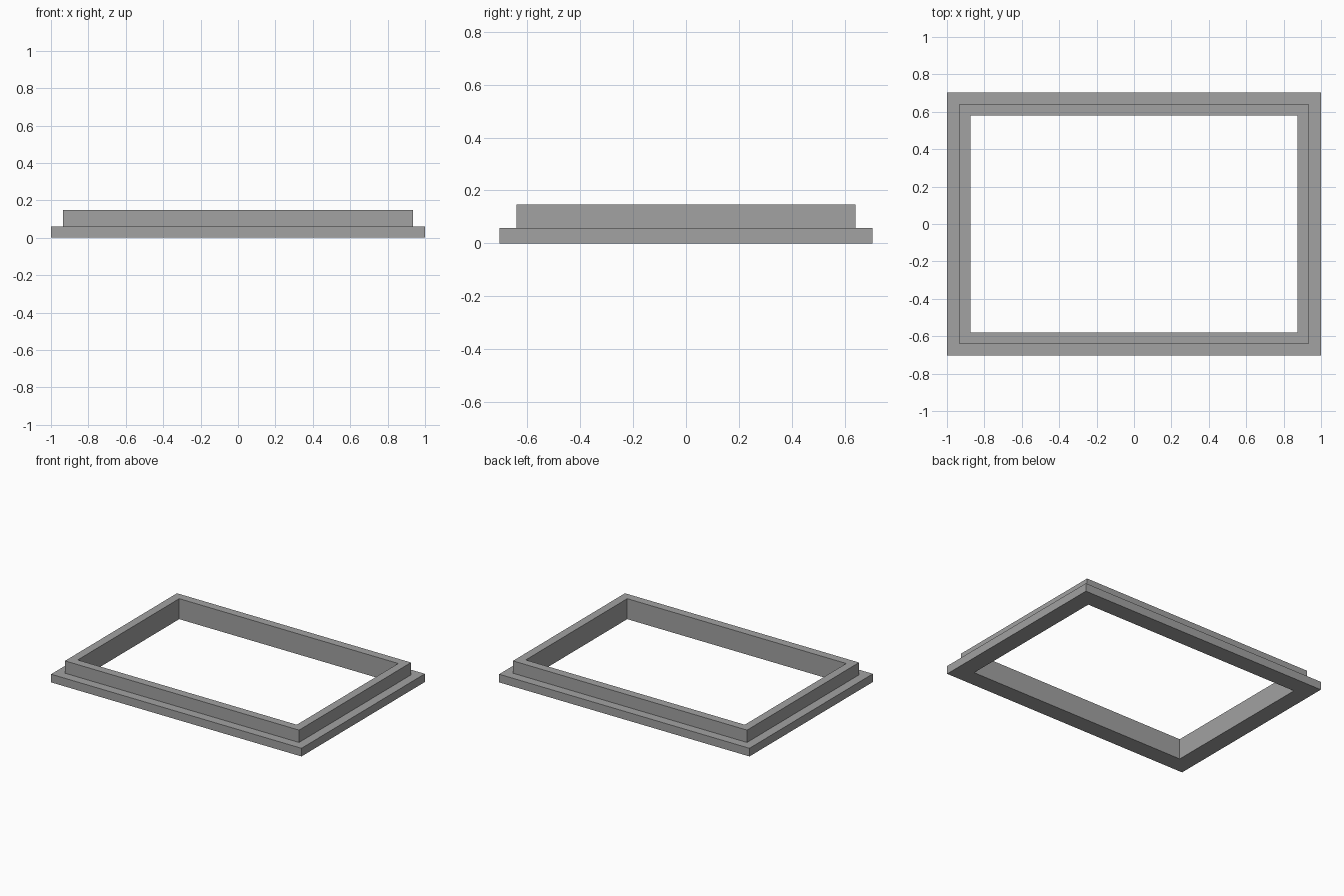
import bpy
import bmesh

default = bpy.data.objects.get("Cube")
if default:
    bpy.data.objects.remove(default, do_unlink=True)

# Plain grey material
GREY = (0.36, 0.36, 0.36, 1.0)
mat = bpy.data.materials.new("grey")
mat.use_nodes = True
mat.diffuse_color = GREY
mat.node_tree.nodes["Principled BSDF"].inputs["Base Color"].default_value = GREY

# Stepped wall section: (inset from the outer edge, height)
HALF_X, HALF_Y = 1.0, 0.704
FLANGE_TOP, RIM_TOP = 0.059, 0.148
RIM_INSET, HOLE_INSET = 0.065, 0.125
section = [
    (0, 0),
    (0, FLANGE_TOP),
    (RIM_INSET, FLANGE_TOP),
    (RIM_INSET, RIM_TOP),
    (HOLE_INSET, RIM_TOP),
    (HOLE_INSET, 0),
]


def rectangle(bm, inset, z):
    """Add the four corners of an inset rectangle, counter-clockwise."""
    x, y = HALF_X - inset, HALF_Y - inset
    return [bm.verts.new(p) for p in ((-x, -y, z), (x, -y, z), (x, y, z), (-x, y, z))]


# Sweep the section around the rectangle, mitred at the corners
bm = bmesh.new()
rings = [rectangle(bm, inset, z) for inset, z in section]
for lower, upper in zip(rings, rings[1:] + rings[:1]):
    for i in range(4):
        j = (i + 1) % 4
        bm.faces.new((lower[i], lower[j], upper[j], upper[i]))
bmesh.ops.recalc_face_normals(bm, faces=bm.faces)

mesh = bpy.data.meshes.new("stepped_frame")
bm.to_mesh(mesh)
bm.free()
mesh.materials.append(mat)
bpy.context.collection.objects.link(bpy.data.objects.new("stepped_frame", mesh))
